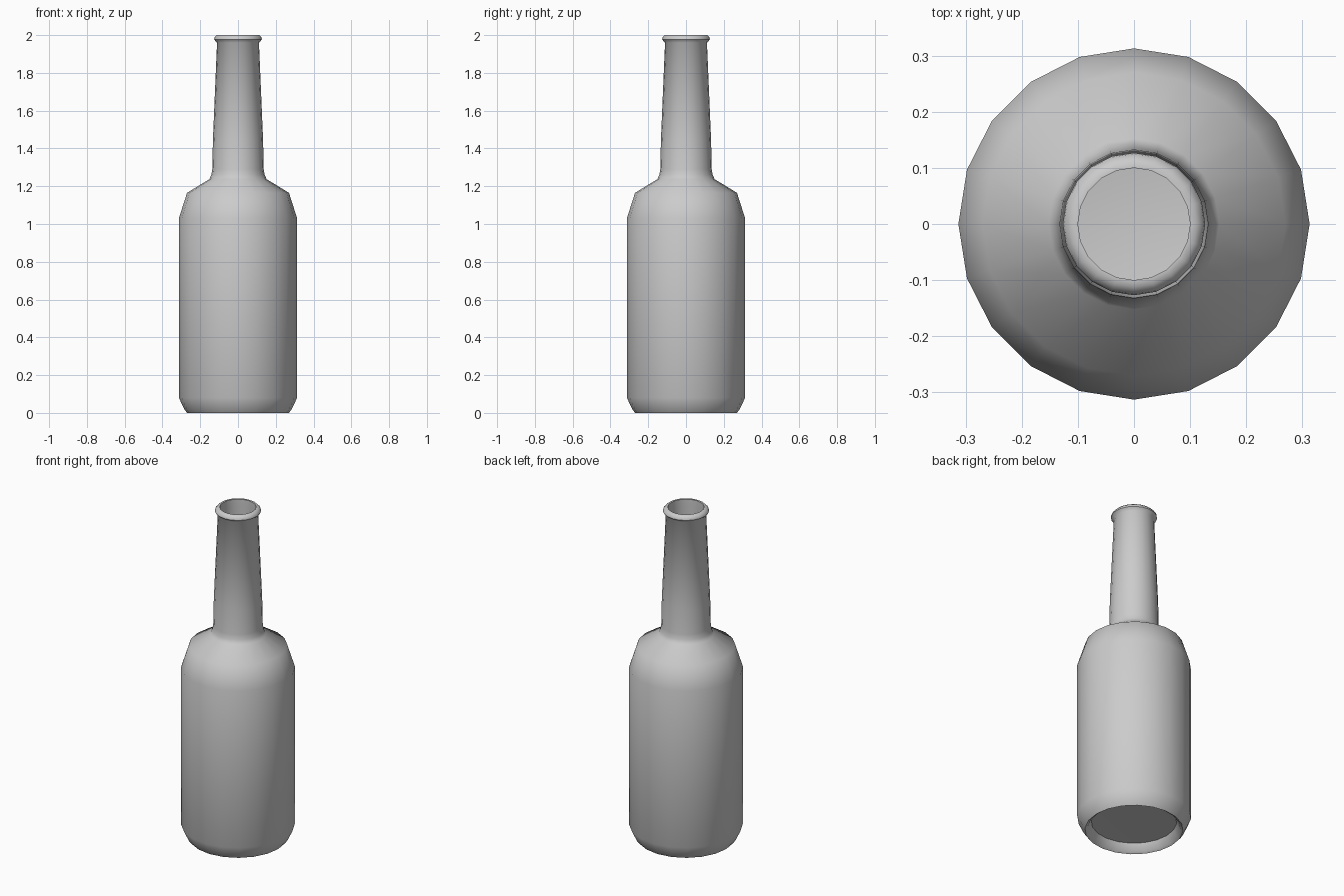
import bpy, bmesh, math

if "Cube" in bpy.data.objects:
    bpy.data.objects.remove(bpy.data.objects["Cube"])

SIDES = 20


def lathe(name, profile, sharp_angle):
    """Revolve (radius, z) points around z; radius 0 makes a pole."""
    bm = bmesh.new()
    rings = []
    for r, z in profile:
        if r == 0:
            rings.append([bm.verts.new((0, 0, z))] * SIDES)
        else:
            rings.append([bm.verts.new((r * math.cos(2 * math.pi * i / SIDES),
                                        r * math.sin(2 * math.pi * i / SIDES), z))
                          for i in range(SIDES)])
    for a, b in zip(rings, rings[1:]):
        for i in range(SIDES):
            j = (i + 1) % SIDES
            bm.faces.new(dict.fromkeys((a[i], a[j], b[j], b[i])))
    bmesh.ops.recalc_face_normals(bm, faces=bm.faces)
    mesh = bpy.data.meshes.new(name)
    bm.to_mesh(mesh)
    bm.free()
    obj = bpy.data.objects.new(name, mesh)
    bpy.context.collection.objects.link(obj)
    bpy.ops.object.select_all(action='DESELECT')
    obj.select_set(True)
    bpy.context.view_layer.objects.active = obj
    bpy.ops.object.shade_smooth_by_angle(angle=math.radians(sharp_angle))
    return obj


# recessed base, then body, shoulder and neck going up the outside
outside = [(0, 0.055), (0.235, 0.05), (0.255, 0.01), (0.27, 0),
           (0.285, 0.02), (0.313, 0.08), (0.313, 1.03), (0.27, 1.165),
           (0.152, 1.237), (0.141, 1.26), (0.136, 1.29), (0.133, 1.44),
           (0.111, 1.96)]
# rolled lip
lip = [(0.127, 1.977), (0.125, 1.987), (0.112, 2.0), (0.1, 2.0)]
# thin inner wall going back down to the floor
inside = [(0.1, 1.96), (0.123, 1.44), (0.127, 1.27), (0.145, 1.227),
          (0.262, 1.157), (0.303, 1.027), (0.303, 0.085), (0.27, 0.065),
          (0, 0.065)]

lathe("bottle", outside + lip + inside, 50)
